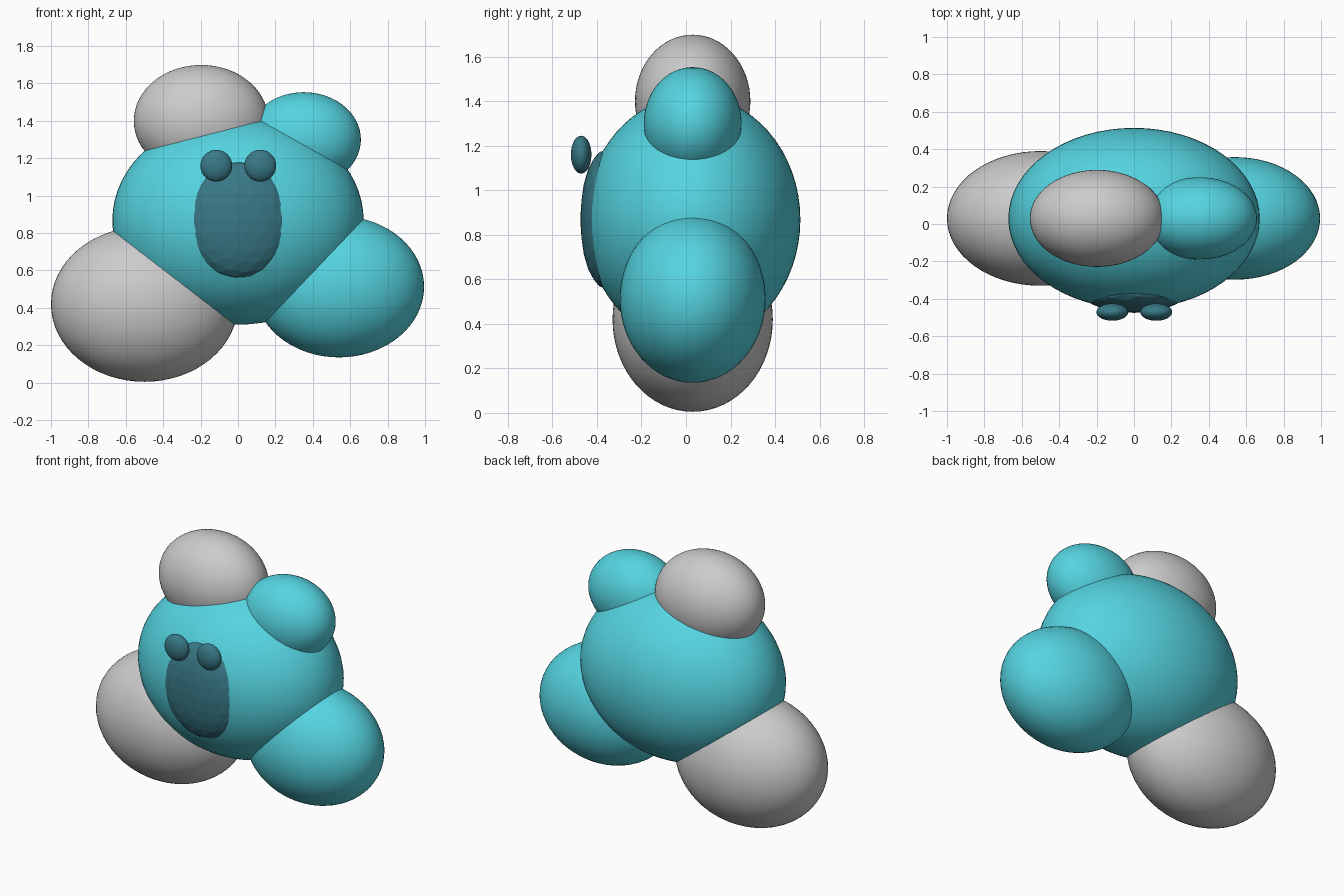
import bpy

if "Cube" in bpy.data.objects:
    bpy.data.objects.remove(bpy.data.objects["Cube"])


def material(name, color):
    m = bpy.data.materials.new(name)
    m.diffuse_color = (*color, 1)
    m.use_nodes = True
    m.node_tree.nodes["Principled BSDF"].inputs["Base Color"].default_value = m.diffuse_color
    return m


CYAN = material("cyan", (0.09, 0.66, 0.75))
TEAL = material("dark_teal", (0.04, 0.19, 0.24))


def ellipsoid(name, center, radii, mat=None, faceted=False):
    if faceted:
        bpy.ops.mesh.primitive_ico_sphere_add(subdivisions=3, radius=1, location=center)
    else:
        bpy.ops.mesh.primitive_uv_sphere_add(segments=64, ring_count=32, radius=1, location=center)
    ob = bpy.context.object
    ob.name = name
    ob.scale = radii
    bpy.ops.object.transform_apply(location=False, rotation=False, scale=True)
    if not faceted:
        bpy.ops.object.shade_smooth()
    if mat:
        ob.data.materials.append(mat)
    return ob


# Body and four lobes share one squashed-sphere proportion: x, z, x radius
for name, x, z, r, mat in [
    ("body", 0.0, 0.868, 0.672, CYAN),
    ("lower_left_lobe", -0.50, 0.42, 0.50, None),
    ("lower_right_lobe", 0.54, 0.513, 0.455, CYAN),
    ("upper_left_lobe", -0.197, 1.40, 0.36, None),
    ("upper_right_lobe", 0.352, 1.30, 0.305, CYAN),
]:
    ellipsoid(name, (x, 0.03, z), (r, r * 0.72, r * 0.83), mat)

# Faceted snout patch sunk into the front
ellipsoid("snout", (0, -0.36, 0.87), (0.283, 0.115, 0.312), TEAL, faceted=True)

# Flattened eyes
for side, x in (("left", -0.116), ("right", 0.119)):
    ellipsoid(side + "_eye", (x, -0.471, 1.16), (0.085, 0.046, 0.085), TEAL)
